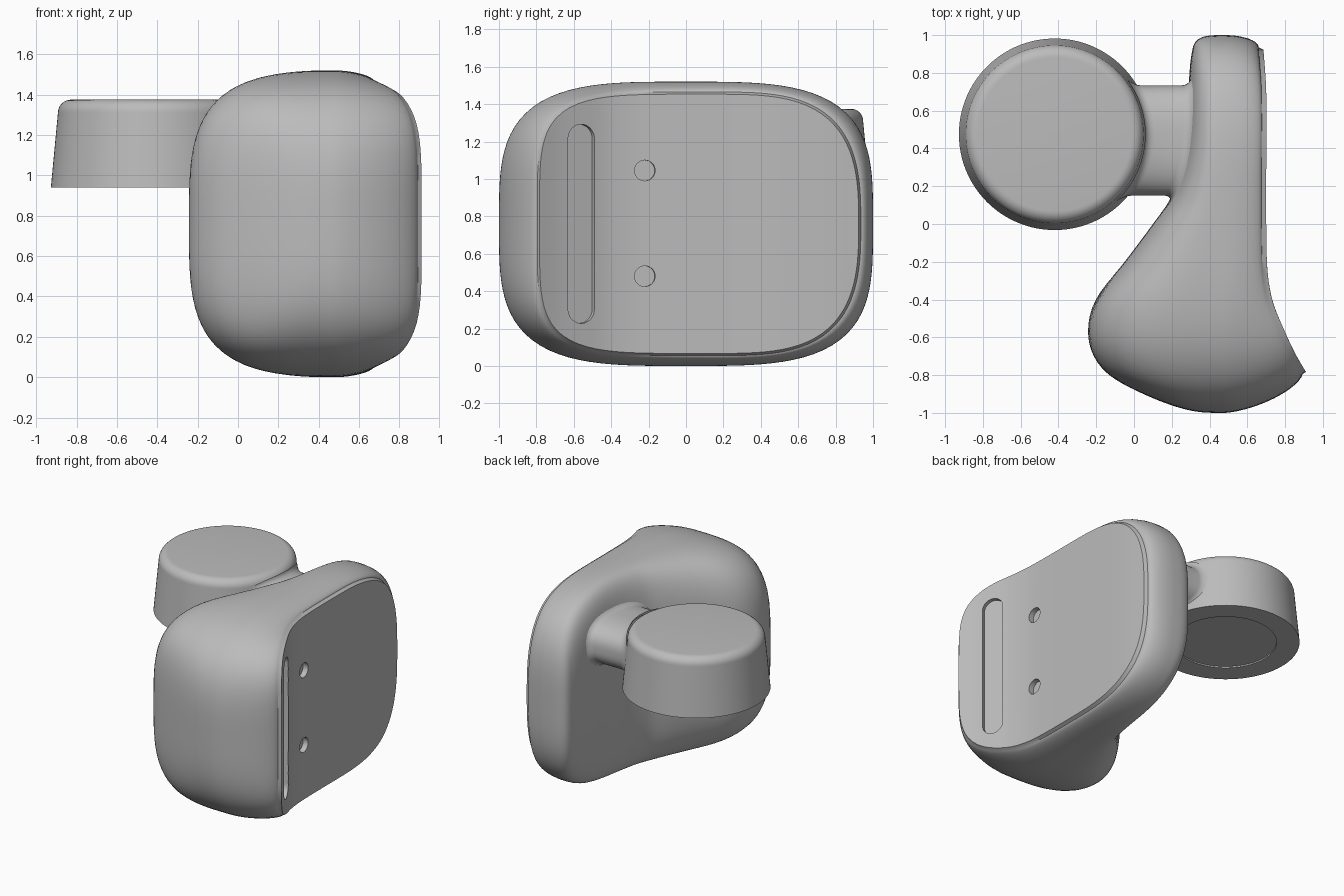
import bpy, bmesh, math
from mathutils import Matrix, Vector

cube = bpy.data.objects.get("Cube")
if cube:
    bpy.data.objects.remove(cube)

GREY = (0.5, 0.5, 0.5, 1)
mat = bpy.data.materials.new("mid grey")
mat.use_nodes = True
mat.diffuse_color = GREY
bsdf = mat.node_tree.nodes["Principled BSDF"]
bsdf.inputs["Base Color"].default_value = GREY

SEGS, N, MID_X, MID_Z, HALF_Z = 128, 3.5, 0.48, 0.76, 0.76


def curve(points, y):
    """Smooth interpolation through (y, value) points."""
    if y <= points[0][0]:
        return points[0][1]
    if y >= points[-1][0]:
        return points[-1][1]
    i = max(k for k in range(len(points) - 1) if points[k][0] <= y)
    slope = lambda a, b: (points[b][1] - points[a][1]) / (points[b][0] - points[a][0])
    last = len(points) - 1
    m0, m1 = (slope(max(k - 1, 0), min(k + 1, last)) for k in (i, i + 1))
    (y0, v0), (y1, v1) = points[i], points[i + 1]
    d = y1 - y0
    t = (y - y0) / d
    return ((2*t**3 - 3*t*t + 1) * v0 + (t**3 - 2*t*t + t) * d * m0
            + (3*t*t - 2*t**3) * v1 + (t**3 - t*t) * d * m1)


# Depth of the bulge to the right, and position of the flat plate, along y
BULGE = [(-1, .42), (-.92, .57), (-.82, .71), (-.72, .76), (-.57, .755), (-.4, .69), (-.2, .53),
         (0, .38), (.15, .28), (.4, .215), (.7, .212), (.9, .245), (1, .31)]
PLATE = [(-.8, .92), (-.68, .85), (-.55, .79), (-.43, .74), (-.3, .712), (-.15, .702),
         (.2, .70), (.7, .70), (.93, .685)]


def superellipse(angle, half_y, half_z, n, centre_y=0):
    c, s = math.cos(angle), math.sin(angle)
    r = (abs(c) ** n + abs(s) ** n) ** (-1 / n)
    return centre_y + half_y * r * c, half_z * r * s


def bulge_x(y, z):
    r = abs(y) ** N + abs((z - MID_Z) / HALF_Z) ** N
    return MID_X - curve(BULGE, y) * max(0, 1 - r) ** (1 / N)


def plate_edge(angle, inset):
    n = 3.9 - 0.9 * math.cos(angle)
    return superellipse(angle, 0.865 - inset, 0.705 - inset, n, 0.07)


def make(name, rings, start=None, end=None, cap=False):
    """Skin closed rings of points, with optional poles or flat caps."""
    bm = bmesh.new()
    loops = [[bm.verts.new(p) for p in ring] for ring in rings]
    for a, b in zip(loops, loops[1:]):
        for i in range(len(a)):
            j = (i + 1) % len(a)
            bm.faces.new((a[i], a[j], b[j], b[i]))
    for loop, pole in ((loops[0], start), (loops[-1], end)):
        if pole:
            tip = bm.verts.new(pole)
            for i in range(len(loop)):
                bm.faces.new((loop[i], loop[(i + 1) % len(loop)], tip))
        elif cap:
            bm.faces.new(loop)
    bmesh.ops.recalc_face_normals(bm, faces=bm.faces)
    mesh = bpy.data.meshes.new(name)
    bm.to_mesh(mesh)
    bm.free()
    obj = bpy.data.objects.new(name, mesh)
    bpy.context.collection.objects.link(obj)
    mesh.materials.append(mat)
    return obj


def smooth(obj, degrees):
    bpy.ops.object.select_all(action='DESELECT')
    obj.select_set(True)
    bpy.context.view_layer.objects.active = obj
    bpy.ops.object.shade_smooth_by_angle(angle=math.radians(degrees))


angles = [2 * math.pi * i / SEGS for i in range(SEGS)]

# Body: bulging shell, rounded rim, then the flat plate
rings = []
STEPS = 44
for k in range(1, STEPS + 1):
    t = k / STEPS
    phi = math.pi / 2 * (3 * t * t - 2 * t ** 3)
    r, depth = math.sin(phi) ** (2 / N), max(0, math.cos(phi)) ** (2 / N)
    ring = []
    for a in angles:
        y, z = superellipse(a, r, r * HALF_Z, N)
        ring.append((MID_X - curve(BULGE, y) * depth, y, MID_Z + z))
    rings.append(ring)
for k in range(1, 13):
    t = math.pi / 2 * k / 12
    ring = []
    for a in angles:
        e = 1.75 + 0.25 * math.cos(a)
        across, out = 1 - max(0, math.cos(t)) ** (2 / e), math.sin(t) ** (2 / e)
        y0, z0 = superellipse(a, 1, HALF_Z, N)
        y1, z1 = plate_edge(a, 0)
        x1 = curve(PLATE, y1) - 0.025
        ring.append((MID_X + (x1 - MID_X) * out, y0 + (y1 - y0) * across,
                     MID_Z + z0 + (z1 - z0) * across))
    rings.append(ring)
centre_y = 0.07
for r in [1 - k / 24 for k in range(24)]:
    ring = []
    for a in angles:
        y, z = plate_edge(a, 0.012)
        y = centre_y + (y - centre_y) * r
        ring.append((curve(PLATE, y), y, MID_Z + z * r))
    rings.append(ring)
body = make("body", rings, (bulge_x(0, MID_Z), 0, MID_Z),
            (curve(PLATE, centre_y), centre_y, MID_Z))


# Recesses in the plate: one long slot and two round holes
def cutter(name, y, z, radius, half_length, depth):
    slope = (curve(PLATE, y + 0.05) - curve(PLATE, y - 0.05)) / 0.1
    place = (Matrix.Translation((curve(PLATE, y), y, z))
             @ Matrix.Rotation(-math.atan(slope), 4, 'Z'))
    rings = []
    for x in (-depth, 0.1):
        ring = []
        for i in range(48):
            a = 2 * math.pi * (i + 0.5) / 48
            up = half_length if math.sin(a) > 0 else -half_length
            ring.append(place @ Vector((x, radius * math.cos(a), radius * math.sin(a) + up)))
        rings.append(ring)
    tool = make(name, rings, cap=True)
    tool.hide_render = True
    cut = body.modifiers.new(name, 'BOOLEAN')
    cut.operation, cut.solver, cut.object = 'DIFFERENCE', 'EXACT', tool
    return tool


tools = [cutter("slot_cutter", -0.56, 0.76, 0.077, 0.455, 0.03),
         cutter("lower_hole_cutter", -0.22, 0.48, 0.055, 0, 0.04),
         cutter("upper_hole_cutter", -0.22, 1.045, 0.055, 0, 0.04)]
bpy.context.view_layer.objects.active = body
for tool in tools:
    bpy.ops.object.modifier_apply(modifier=tool.name)
    bpy.data.objects.remove(tool)
smooth(body, 35)

# Knob: tapered disc with a rounded top edge and a shallow recess below
KNOB = Vector((-0.42, 0.475, 0))
profile = [(.35, .95), (.35, .94), (.507, .94), (.472, 1.31)]
for k in range(1, 9):
    a = math.pi / 2 * k / 8
    profile.append((.407 + .065 * math.cos(a), 1.31 + .065 * math.sin(a)))
rings = [[KNOB + Vector((r * math.cos(a), r * math.sin(a), z)) for a in angles]
         for r, z in profile]
smooth(make("knob", rings, cap=True), 35)

# Neck: rounded bar with fillets that follow the knob and the body
rings = []
FILLET = 0.05
fillet = [math.pi / 2 * k / 6 for k in range(7)]
sides = [(0, f) for f in fillet] + [(1, f) for f in reversed(fillet)]
for side, f in sides:
    grow = FILLET * (1 - math.sin(f))
    away = FILLET * (1 - math.cos(f)) - 0.006
    ring = []
    for a in angles:
        y, z = superellipse(a, 0.292 + grow, 0.17 + grow * 0.8, 2.6, 0.442)
        z += 1.145
        knob_x = KNOB.x + math.sqrt(0.485 ** 2 - (y - KNOB.y) ** 2)
        ring.append((bulge_x(y, z) - away if side else knob_x + away, y, z))
    rings.append(ring)
smooth(make("neck", rings), 50)
